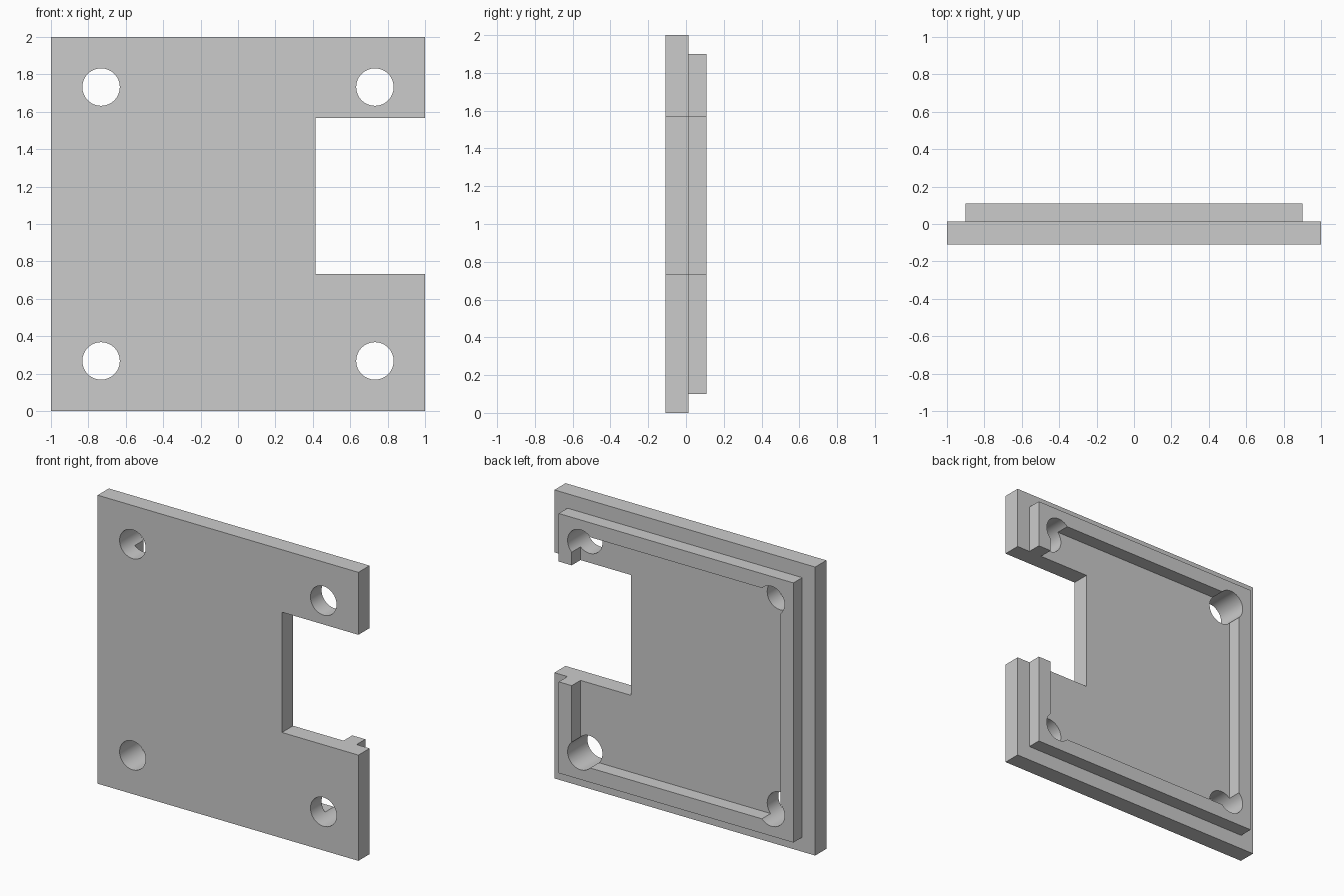
import bpy
import math

if "Cube" in bpy.data.objects:
    bpy.data.objects.remove(bpy.data.objects["Cube"])

BACK, STEP = 0.109, 0.013   # half thickness, height of the step between plate and lip


def box(name, x0, x1, y0, y1, z0, z1):
    bpy.ops.mesh.primitive_cube_add(
        size=1, location=((x0 + x1) / 2, (y0 + y1) / 2, (z0 + z1) / 2))
    ob = bpy.context.object
    ob.name = name
    ob.scale = (x1 - x0, y1 - y0, z1 - z0)
    bpy.ops.object.transform_apply(location=True, rotation=True, scale=True)
    return ob


def combine(target, tool, operation):
    mod = target.modifiers.new(tool.name, 'BOOLEAN')
    mod.operation = operation
    mod.solver = 'EXACT'
    mod.object = tool
    bpy.context.view_layer.objects.active = target
    bpy.ops.object.modifier_apply(modifier=mod.name)
    bpy.data.objects.remove(tool, do_unlink=True)


# Square cover plate with a smaller raised lip on the back
plate = box("cover_plate", -1, 1, -BACK, STEP, 0, 2)
combine(plate, box("lip", -0.9, 0.9, -0.05, BACK, 0.1, 1.9), 'UNION')

# Recess that leaves a thin lip wall
combine(plate, box("recess", -0.8, 0.8, STEP, 0.3, 0.2, 1.8), 'DIFFERENCE')

# Side notch through plate and lip
combine(plate, box("notch", 0.414, 1.2, -0.3, 0.3, 0.733, 1.567), 'DIFFERENCE')

# Four corner screw holes
for sx in (-1, 1):
    for sz in (-1, 1):
        bpy.ops.mesh.primitive_cylinder_add(
            vertices=64, radius=0.1, depth=1,
            location=(sx * 0.732, 0, 1 + sz * 0.732),
            rotation=(math.pi / 2, 0, 0))
        hole = bpy.context.object
        hole.name = "screw_hole"
        combine(plate, hole, 'DIFFERENCE')

# Smooth hole walls, keep all edges sharp
bpy.ops.object.select_all(action='DESELECT')
plate.select_set(True)
bpy.context.view_layer.objects.active = plate
bpy.ops.object.shade_smooth_by_angle(angle=math.radians(30))
